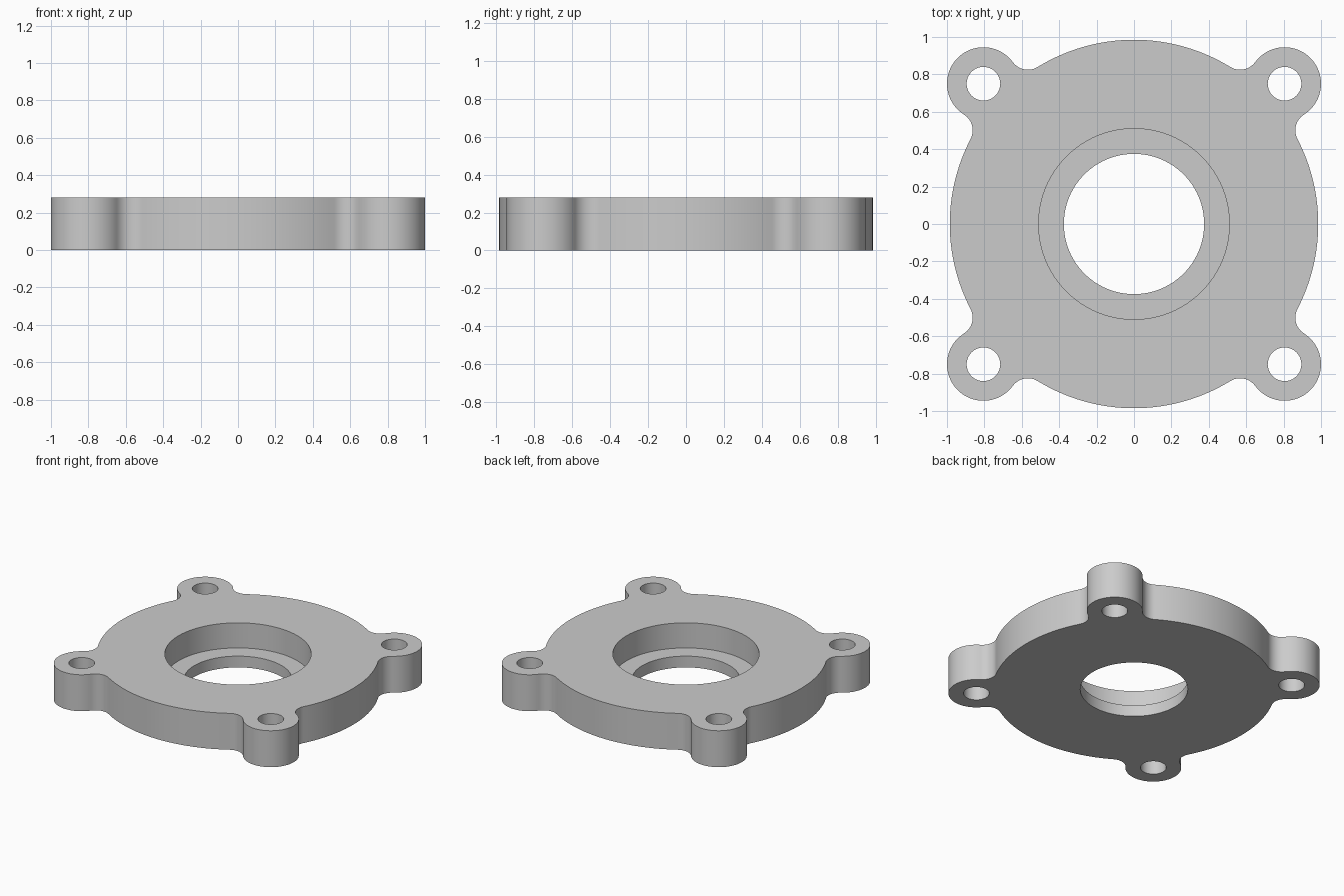
import bpy, bmesh
from math import pi, tau, atan2, sqrt
from mathutils import Vector, Matrix

if "Cube" in bpy.data.objects:
    bpy.data.objects.remove(bpy.data.objects["Cube"], do_unlink=True)

HEIGHT, LEDGE = 0.28, 0.087
DISC_R, LUG_R, FILLET_R, HOLE_R = 0.985, 0.195, 0.1, 0.09
BORE_R, RECESS_R = 0.375, 0.51
ORIGIN, LUG = Vector((0, 0)), Vector((0.805, 0.75))


def point(center, radius, angle):
    return center + Matrix.Rotation(angle, 2) @ Vector((radius, 0))


def arc(center, radius, start, sweep, steps):
    return [point(center, radius, start + sweep * i / steps) for i in range(steps + 1)]


def circle(center, radius, steps):
    return arc(center, radius, 0, tau, steps)[:-1]


def heading(a, b):
    return atan2(b.y - a.y, b.x - a.x)


def fillet_center(side):
    """Centre of the blend touching both the disc and the corner lug."""
    ra, rb, d = DISC_R + FILLET_R, LUG_R + FILLET_R, LUG.length
    along = (ra * ra - rb * rb + d * d) / (2 * d)
    u = LUG.normalized()
    return u * along + Vector((-u.y, u.x)) * side * sqrt(ra * ra - along * along)


def quarter_outline():
    c1, c2 = fillet_center(-1), fillet_center(1)
    a1, a2 = heading(ORIGIN, c1), heading(ORIGIN, c2)
    s1 = heading(c1, ORIGIN)
    s2 = heading(c2, LUG)
    l1 = heading(LUG, c1)
    pts = arc(ORIGIN, DISC_R, 0, a1, 16)
    pts += arc(c1, FILLET_R, s1, -((s1 - heading(c1, LUG)) % tau), 14)[1:]
    pts += arc(LUG, LUG_R, l1, (heading(LUG, c2) - l1) % tau, 40)[1:]
    pts += arc(c2, FILLET_R, s2, -((s2 - heading(c2, ORIGIN)) % tau), 14)[1:]
    pts += arc(ORIGIN, DISC_R, a2, pi / 2 - a2, 16)[1:]
    return pts


def mirrored(pts, sx, sy):
    return [Vector((p.x * sx, p.y * sy)) for p in pts]


# Whole outline from one mirrored quarter
q = quarter_outline()
outline = (q[:-1] + mirrored(q, -1, 1)[:0:-1]
           + mirrored(q, -1, -1)[:-1] + mirrored(q, 1, -1)[:0:-1])

bm = bmesh.new()


def ring(pts, z):
    return [bm.verts.new((p.x, p.y, z)) for p in pts]


def wall(low, high):
    n = len(low)
    for i in range(n):
        j = (i + 1) % n
        bm.faces.new((low[i], low[j], high[j], high[i]))


def cap(rings, normal):
    edges = [bm.edges.get((r[i - 1], r[i])) for r in rings for i in range(len(r))]
    bmesh.ops.triangle_fill(bm, edges=edges, use_beauty=True, normal=normal)


# Outer wall and bolt holes run through the full height
bottom_rings, top_rings = [], []
holes = [circle(Vector((LUG.x * sx, LUG.y * sy)), HOLE_R, 40)
         for sx in (-1, 1) for sy in (-1, 1)]
for pts in [outline] + holes:
    low, high = ring(pts, 0), ring(pts, HEIGHT)
    wall(low, high)
    bottom_rings.append(low)
    top_rings.append(high)

# Stepped centre bore: narrow hole, ledge, wide recess
steps = [ring(circle(ORIGIN, r, 96), z) for r, z in
         ((BORE_R, 0), (BORE_R, LEDGE), (RECESS_R, LEDGE), (RECESS_R, HEIGHT))]
for a, b in zip(steps, steps[1:]):
    wall(a, b)
cap(bottom_rings + [steps[0]], (0, 0, -1))
cap(top_rings + [steps[-1]], (0, 0, 1))
bmesh.ops.recalc_face_normals(bm, faces=bm.faces[:])

mesh = bpy.data.meshes.new("flange_plate")
bm.to_mesh(mesh)
bm.free()
plate = bpy.data.objects.new("flange_plate", mesh)
bpy.context.collection.objects.link(plate)

# Plain grey metal
grey = bpy.data.materials.new("light_grey")
grey.use_nodes = True
color = (0.6, 0.6, 0.6, 1)
grey.diffuse_color = color
grey.node_tree.nodes["Principled BSDF"].inputs["Base Color"].default_value = color
mesh.materials.append(grey)

bpy.ops.object.select_all(action="DESELECT")
plate.select_set(True)
bpy.context.view_layer.objects.active = plate
bpy.ops.object.shade_smooth_by_angle(angle=pi / 6)
